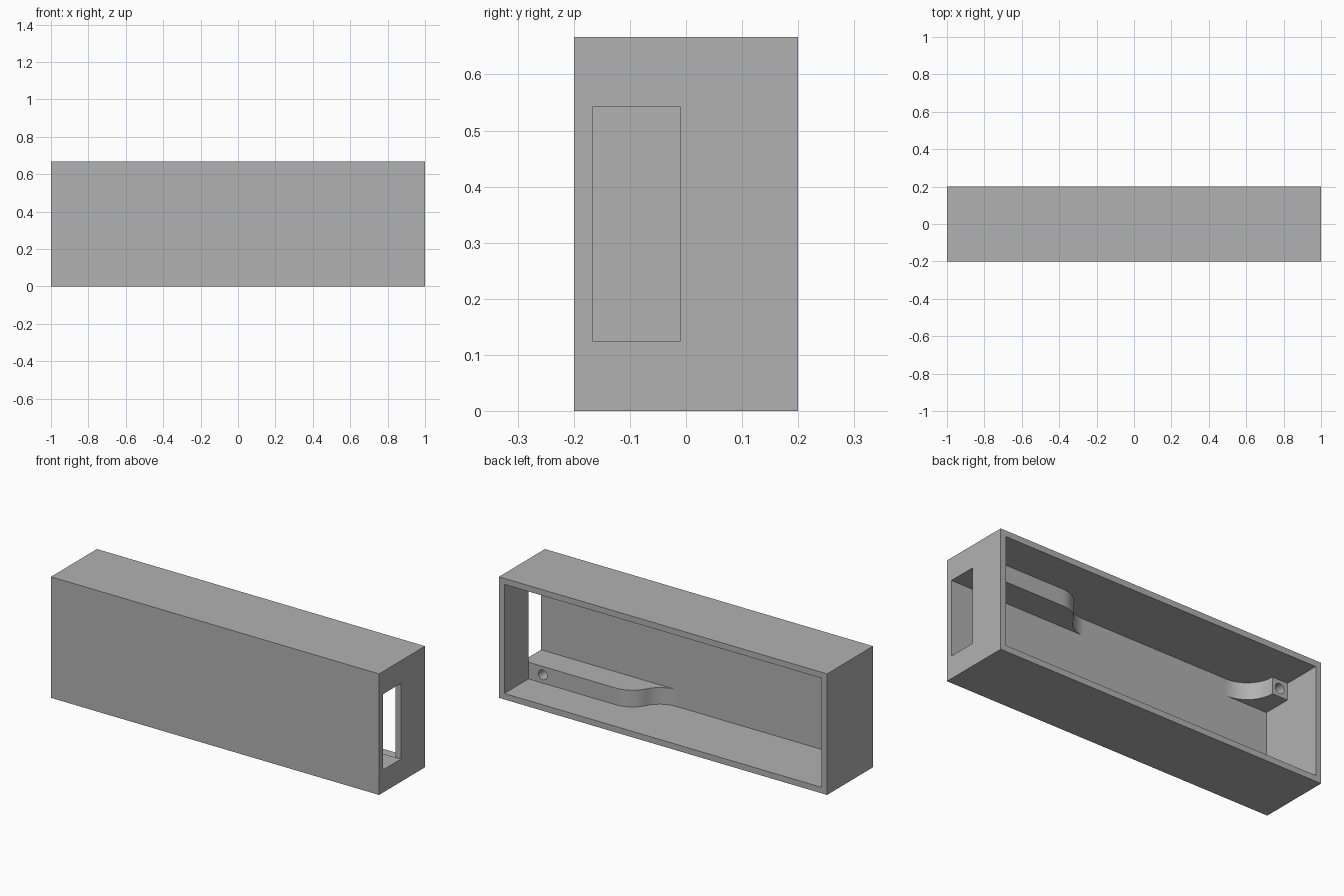
import bpy, bmesh, math
from mathutils import Matrix, Vector

if "Cube" in bpy.data.objects:
    bpy.data.objects.remove(bpy.data.objects["Cube"], do_unlink=True)

LENGTH, DEPTH, HEIGHT, WALL = 2.0, 0.4, 0.667, 0.033
END = LENGTH / 2 - WALL            # inner face of the end walls
PANEL = -DEPTH / 2 + WALL          # inner face of the front panel
LEDGE = -0.01                      # rear face of the rails
RAIL = 0.092                       # rail height

grey = bpy.data.materials.new("plain grey")
grey.use_nodes = True
grey.diffuse_color = (0.445, 0.445, 0.445, 1)
grey.node_tree.nodes["Principled BSDF"].inputs["Base Color"].default_value = grey.diffuse_color


def make(name, bm):
    bmesh.ops.recalc_face_normals(bm, faces=bm.faces)
    mesh = bpy.data.meshes.new(name)
    bm.to_mesh(mesh)
    bm.free()
    mesh.materials.append(grey)
    obj = bpy.data.objects.new(name, mesh)
    bpy.context.collection.objects.link(obj)
    return obj


def box(name, low, high):
    low, high = Vector(low), Vector(high)
    bm = bmesh.new()
    bmesh.ops.create_cube(bm, size=1, matrix=Matrix.Translation((low + high) / 2)
                          @ Matrix.Diagonal((*(high - low), 1)))
    return make(name, bm)


def prism(name, outline, z):
    bm = bmesh.new()
    face = bm.faces.new([bm.verts.new((x, y, z)) for x, y in outline])
    side = bmesh.ops.extrude_face_region(bm, geom=[face])["geom"]
    bmesh.ops.translate(bm, vec=(0, 0, RAIL),
                        verts=[v for v in side if isinstance(v, bmesh.types.BMVert)])
    return make(name, bm)


def cut(obj, cutter):
    cutter.hide_render = True
    mod = obj.modifiers.new("cut", 'BOOLEAN')
    mod.operation, mod.solver, mod.object = 'DIFFERENCE', 'EXACT', cutter
    bpy.context.view_layer.objects.active = obj
    bpy.ops.object.modifier_apply(modifier=mod.name)
    bpy.data.objects.remove(cutter, do_unlink=True)


def drill(obj, x, z):
    bm = bmesh.new()
    bmesh.ops.create_cone(bm, cap_ends=True, segments=32, radius1=0.027, radius2=0.027, depth=0.24,
                          matrix=Matrix.Translation((x, LEDGE, z)) @ Matrix.Rotation(math.pi / 2, 4, 'X'))
    cut(obj, make("hole_cutter", bm))


def arc(cx, cy, r, start, stop, steps=16):
    angles = [math.radians(start + (stop - start) * i / steps) for i in range(steps + 1)]
    return [(cx + r * math.cos(a), cy + r * math.sin(a)) for a in angles]


# Open-backed housing with a slot in its left end
housing = box("housing", (-LENGTH / 2, -DEPTH / 2, 0), (LENGTH / 2, DEPTH / 2, HEIGHT))
cut(housing, box("cavity_cutter", (-END, PANEL, WALL), (END, DEPTH, HEIGHT - WALL)))
cut(housing, box("slot_cutter", (END - 0.1, PANEL, WALL + RAIL),
                 (END + 0.1, LEDGE, HEIGHT - WALL - RAIL)))

# Long rail outline: straight, then an S-curve down to the panel
rise = LEDGE - PANEL
tail, run = 0.175, 0.26
radius = (run ** 2 + rise ** 2) / (4 * rise)
sweep = math.degrees(math.asin(run / 2 / radius))
long_rail = [(END, PANEL), (END, LEDGE)]
long_rail += arc(tail + run, LEDGE - radius, radius, 90, 90 + sweep)
long_rail += arc(tail, PANEL + radius, radius, sweep - 90, -90)[1:]

# Short block outline: flat pad, then a hollow quarter-round
pad = -0.873
corner_block = [(-END, PANEL), (-END, LEDGE)]
corner_block += arc(pad + rise, LEDGE, rise, 180, 270)

# Rails and blocks along the floor and the ceiling, each with a screw hole
for level, z in (("lower", WALL), ("upper", HEIGHT - WALL - RAIL)):
    for part, outline, hole in (("long_rail", long_rail, 0.88), ("corner_block", corner_block, -0.918)):
        obj = prism(f"{level}_{part}", outline, z)
        drill(obj, hole, z + RAIL / 2)
        bpy.ops.object.select_all(action='DESELECT')
        obj.select_set(True)
        bpy.context.view_layer.objects.active = obj
        bpy.ops.object.shade_smooth_by_angle(angle=math.radians(30))
